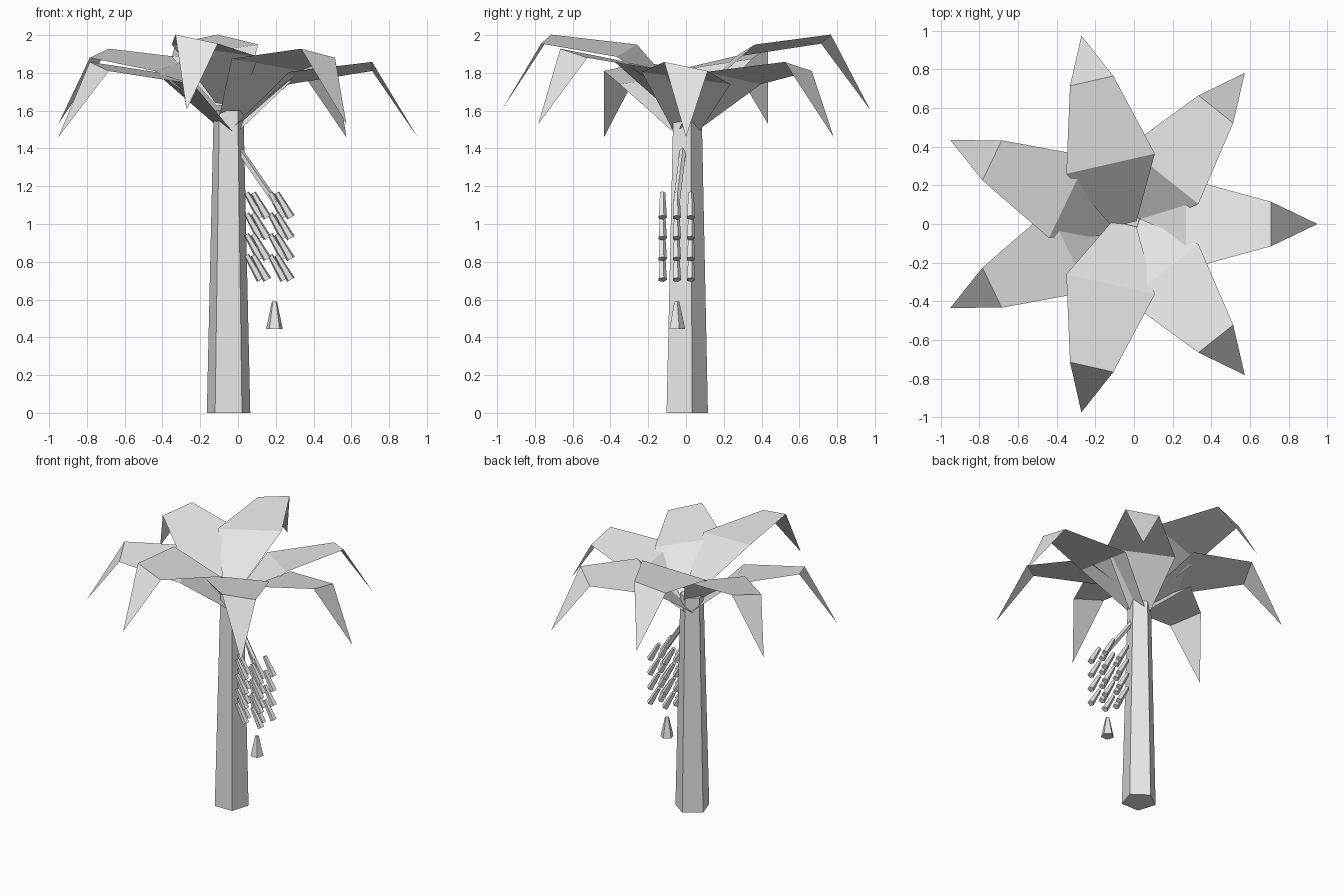
import bpy, bmesh, math
from mathutils import Vector, Matrix

cube = bpy.data.objects.get("Cube")
if cube:
    bpy.data.objects.remove(cube, do_unlink=True)

grey = bpy.data.materials.new("pale grey")
grey.use_nodes = True
grey.diffuse_color = (0.8, 0.8, 0.8, 1)
grey.node_tree.nodes["Principled BSDF"].inputs["Base Color"].default_value = (0.8, 0.8, 0.8, 1)


def finish(name, bm):
    mesh = bpy.data.meshes.new(name)
    bm.to_mesh(mesh)
    bm.free()
    mesh.materials.append(grey)
    obj = bpy.data.objects.new(name, mesh)
    bpy.context.collection.objects.link(obj)
    return obj


def prism(bm, start, end, r_start, r_end, sides=5, spin=90):
    """Tapered flat-sided rod between two points."""
    start, end = Vector(start), Vector(end)
    axis = end - start
    turn = Vector((0, 0, 1)).rotation_difference(axis).to_matrix().to_4x4()
    place = Matrix.Translation((start + end) / 2) @ turn @ Matrix.Rotation(math.radians(spin), 4, "Z")
    # cone vertices begin on +y
    place = place @ Matrix.Rotation(math.radians(-90), 4, "Z")
    bmesh.ops.create_cone(bm, cap_ends=True, segments=sides, radius1=r_start,
                          radius2=r_end, depth=axis.length, matrix=place)


# Trunk
bm = bmesh.new()
prism(bm, (-0.05, -0.005, 0), (-0.05, 0, 1.6), 0.121, 0.083)
finish("trunk", bm)

# Fronds: rows of (distance out, half width, height left, height right)
rows = [(0, 0.065, 1.48, 1.49), (0.32, 0.235, 1.74, 1.805), (0.76, 0.115, 1.81, 1.858)]
for i in range(7):
    lift = (0, 0.07, 0.145)[i % 3]
    bm = bmesh.new()
    pairs = [(bm.verts.new((u, w, zl)), bm.verts.new((u, -w, zr))) for u, w, zl, zr in rows]
    for (a, b), (c, d) in zip(pairs, pairs[1:]):
        bm.faces.new((b, d, c, a))
    tip = bm.verts.new((1.0, 0, 1.46))
    bm.faces.new((pairs[-1][1], tip, pairs[-1][0]))
    bm.transform(Matrix.Translation((-0.05, 0, lift)) @ Matrix.Rotation(-i * math.tau / 7, 4, "Z"))
    finish(f"frond_{i + 1}", bm)

# Fruit stalk
bm = bmesh.new()
prism(bm, (0.0, -0.015, 1.4), (0.2, -0.05, 1.11), 0.018, 0.018)
finish("fruit_stalk", bm)

# Fruit bunch: four tiers of six fruits
bm = bmesh.new()
for tier in range(4):
    for col in range(3):
        for side in range(2):
            x = 0.08 + 0.125 * side - (0.035 if col == 1 else 0)
            y = -0.125 + 0.075 * col
            z = 1.165 - 0.11 * tier
            prism(bm, (x, y, z), (x + 0.075, y, z - 0.13), 0.015, 0.024)
finish("fruit_bunch", bm)

# Hanging flower bud
bm = bmesh.new()
prism(bm, (0.193, -0.05, 0.445), (0.193, -0.05, 0.59), 0.046, 0.014)
finish("flower_bud", bm)
